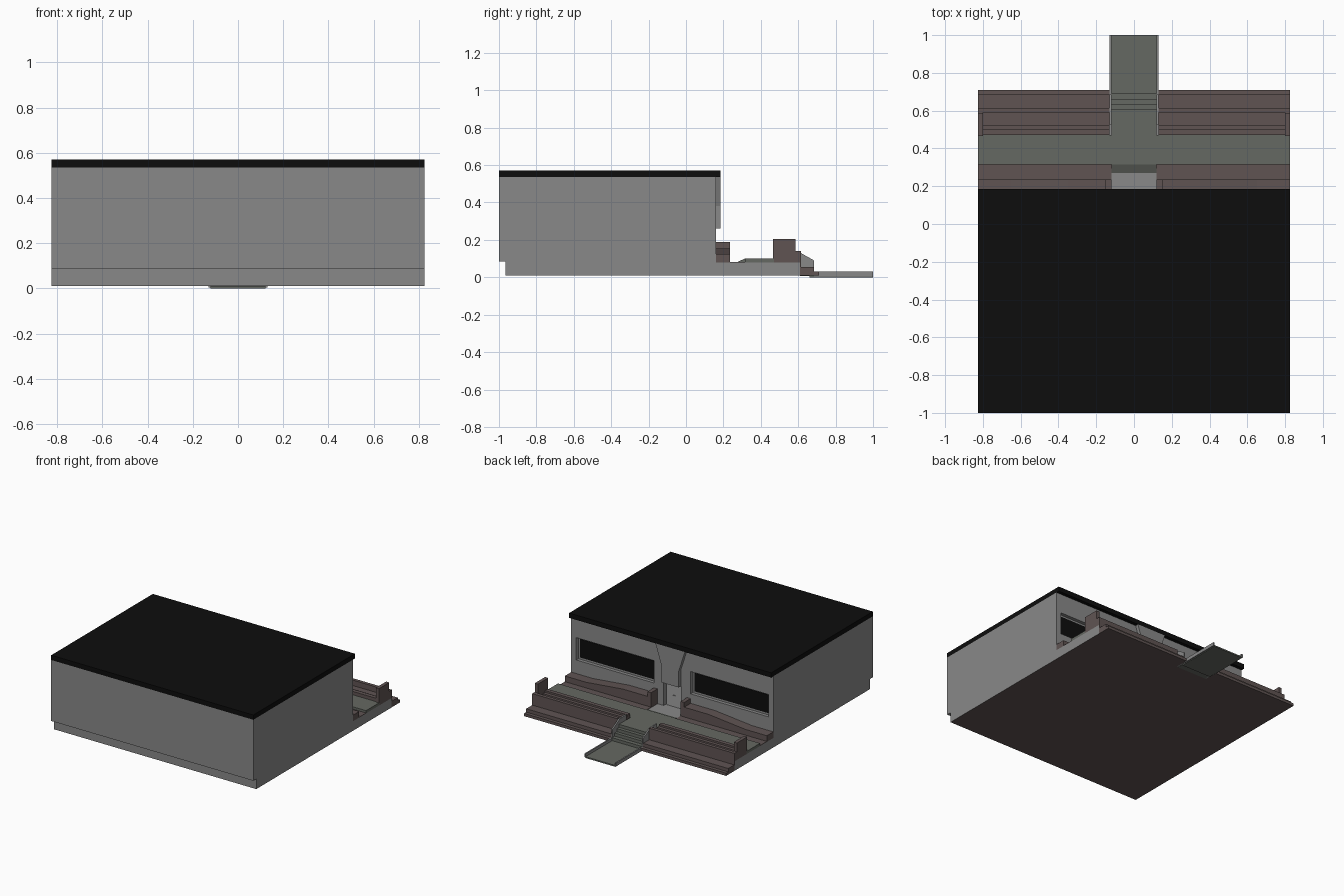
import bpy, bmesh

if "Cube" in bpy.data.objects:
    bpy.data.objects.remove(bpy.data.objects["Cube"])


def material(name, rgb):
    m = bpy.data.materials.new(name)
    m.diffuse_color = (*rgb, 1)
    m.use_nodes = True
    m.node_tree.nodes["Principled BSDF"].inputs["Base Color"].default_value = m.diffuse_color
    return m


GREY = material("wall_grey", (0.25, 0.25, 0.25))
LIGHT = material("door_grey", (0.36, 0.36, 0.36))
BLACK = material("black", (0.004, 0.004, 0.004))
BROWN = material("brown", (0.115, 0.088, 0.086))
GREEN = material("paving", (0.13, 0.14, 0.122))
W = 0.825


def prism(name, points, lo, hi, mat, axis="x", mirror=False):
    """Extrude a profile: (y, z) points along x, or (x, z) points along y."""
    def place(p, t):
        return (t, p[0], p[1]) if axis == "x" else (p[0], t, p[1])
    bm = bmesh.new()
    a = [bm.verts.new(place(p, lo)) for p in points]
    b = [bm.verts.new(place(p, hi)) for p in points]
    bm.faces.new(a)
    bm.faces.new(b[::-1])
    n = len(points)
    for i in range(n):
        j = (i + 1) % n
        bm.faces.new((a[i], b[i], b[j], a[j]))
    bmesh.ops.recalc_face_normals(bm, faces=bm.faces)
    mesh = bpy.data.meshes.new(name)
    bm.to_mesh(mesh)
    bm.free()
    mesh.materials.append(mat)
    ob = bpy.data.objects.new(name, mesh)
    bpy.context.collection.objects.link(ob)
    if mirror:
        ob.modifiers.new("mirror", "MIRROR")
    return ob


def box(name, x, y, z, mat, mirror=False):
    pts = [(y[0], z[0]), (y[1], z[0]), (y[1], z[1]), (y[0], z[1])]
    return prism(name, pts, x[0], x[1], mat, mirror=mirror)


def brown_underside(ob):
    ob.data.materials.append(BROWN)
    for p in ob.data.polygons:
        if p.normal.z < -0.9 and p.center.z < 0.02:
            p.material_index = 1


# Main building with set-back plinth, and flat roof
building = prism("building", [(-0.965, 0.01), (0.16, 0.01), (0.16, 0.535),
                              (-1, 0.535), (-1, 0.085), (-0.965, 0.085)], -W, W, GREY)
brown_underside(building)
box("roof", (-W, W), (-1, 0.185), (0.535, 0.57), BLACK)

# Window and door recesses
cutters = [box("door_cutter", (-0.07, 0.07), (0.13, 0.2), (0.08, 0.26), GREY)]
for s in (-1, 1):
    xs = sorted((0.15 * s, 0.785 * s))
    cutters.append(box("window_cutter", xs, (0.135, 0.2), (0.225, 0.39), GREY))
bpy.context.view_layer.objects.active = building
for c in cutters:
    mod = building.modifiers.new("recess", "BOOLEAN")
    mod.operation = "DIFFERENCE"
    mod.solver = "EXACT"
    mod.object = c
    bpy.ops.object.modifier_apply(modifier=mod.name)
    bpy.data.objects.remove(c)

# Window panes, door and the tapering panel above it
box("window_pane", (0.165, 0.77), (0.13, 0.139), (0.24, 0.375), BLACK, True)
box("door", (-0.058, 0.058), (0.128, 0.137), (0.08, 0.245), LIGHT)
box("door_handle", (-0.012, 0.012), (0.137, 0.142), (0.16, 0.166), GREY)
prism("door_panel", [(-0.07, 0.26), (0.07, 0.26), (0.07, 0.38), (0.12, 0.535),
                     (-0.12, 0.535), (-0.07, 0.38)], 0.16, 0.185, GREY, axis="y")

# Terrace base, paving and doorway ramp
brown_underside(box("terrace_base", (-W, W), (0.16, 0.61), (0.01, 0.08), GREY))
box("walkway", (-W, W), (0.315, 0.47), (0.08, 0.1), GREEN)
prism("doorway_ramp", [(0.27, 0.08), (0.315, 0.08), (0.315, 0.1)], -0.12, 0.12, GREEN)
box("planting_bed", (0.12, W), (0.235, 0.315), (0.08, 0.083), BROWN, True)

# Inner planters along the wall, higher beside the door
prism("inner_planter", [(0.15, 0.08), (W, 0.08), (W, 0.125), (0.65, 0.125),
                        (0.35, 0.155), (0.15, 0.155)], 0.16, 0.235, BROWN,
      axis="y", mirror=True)
box("planter_end", (0.12, 0.15), (0.16, 0.235), (0.08, 0.19), BROWN, True)

# Outer planter trough with tall end slab and stepped ledges outside
prism("outer_planter", [(0.47, 0.08), (0.47, 0.125), (0.5, 0.125), (0.5, 0.112),
                        (0.525, 0.112), (0.525, 0.1), (0.59, 0.1), (0.59, 0.14),
                        (0.61, 0.14), (0.61, 0.08)], 0.13, 0.8, BROWN, mirror=True)
box("end_slab", (0.8, W), (0.465, 0.585), (0.08, 0.205), BROWN, True)
box("end_slab_front", (0.8, W), (0.585, 0.61), (0.08, 0.14), BROWN, True)
prism("outer_ledge", [(0.61, 0.01), (0.71, 0.01), (0.71, 0.03), (0.685, 0.03),
                      (0.685, 0.055), (0.61, 0.055)], 0.13, W, BROWN, mirror=True)
box("front_facing", (0.13, W), (0.605, 0.615), (0.05, 0.14), BROWN, True)

# Central steps with sloping side walls
prism("steps", [(0.47, 0.08), (0.47, 0.1), (0.61, 0.1), (0.61, 0.078), (0.635, 0.078),
                (0.635, 0.055), (0.66, 0.055), (0.66, 0.032), (0.69, 0.032),
                (0.69, 0.008), (0.61, 0.008), (0.61, 0.08)], -0.12, 0.12, GREEN)
prism("step_side", [(0.525, 0.08), (0.525, 0.14), (0.605, 0.135), (0.685, 0.09),
                    (0.685, 0.01), (0.61, 0.01), (0.61, 0.08)], 0.12, 0.13, GREY, mirror=True)

# Entry path with low kerbs
box("entry_path", (-0.122, 0.122), (0.66, 1), (0, 0.01), GREEN)
box("path_kerb", (0.12, 0.13), (0.685, 1), (0.005, 0.03), GREY, True)
